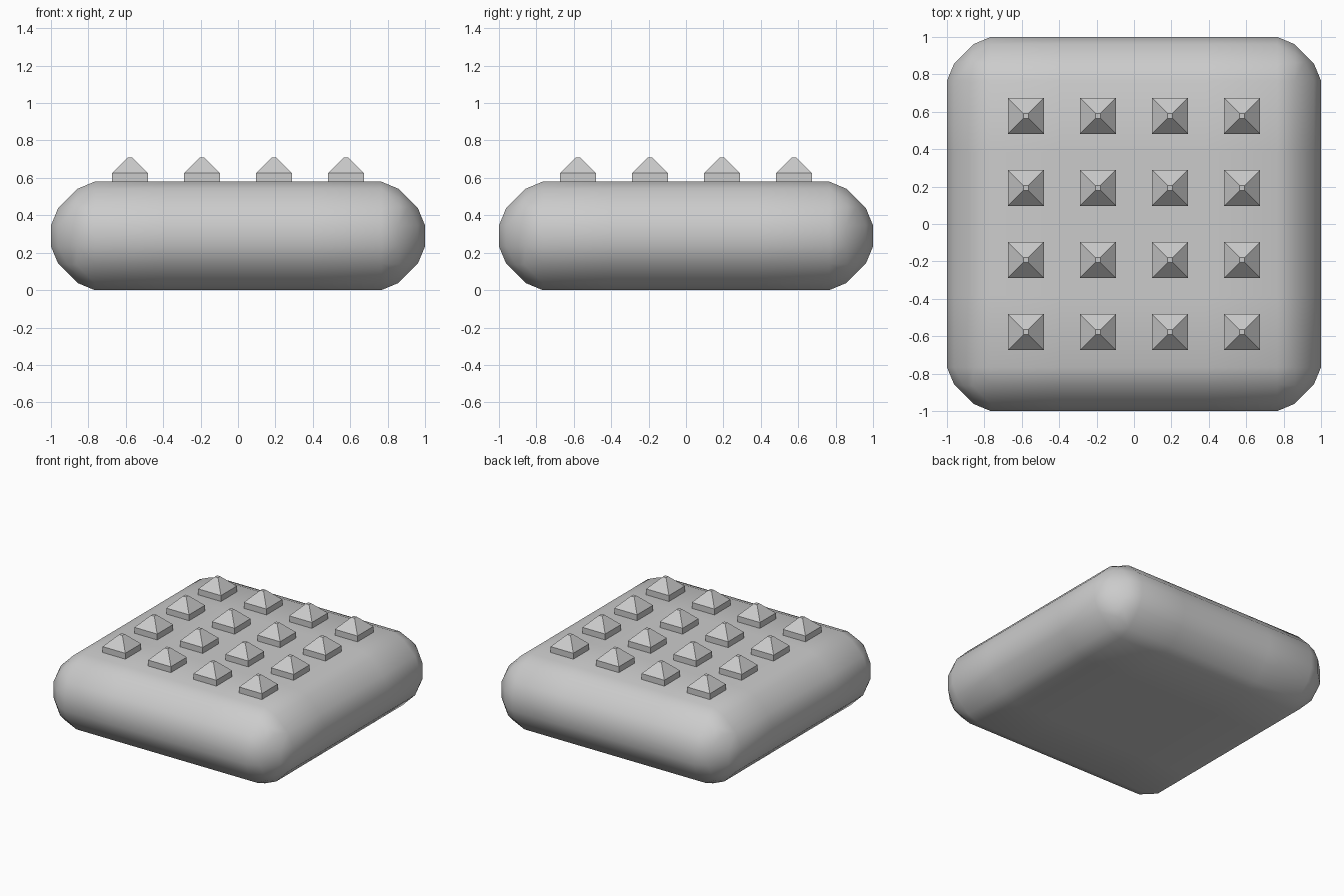
import bpy, bmesh
from mathutils import Matrix, Vector

if "Cube" in bpy.data.objects:
    bpy.data.objects.remove(bpy.data.objects["Cube"])

H = 0.58        # slab height
PITCH = 0.385   # spacing of tiles and studs


def add_object(name, bm):
    bmesh.ops.recalc_face_normals(bm, faces=bm.faces[:])
    mesh = bpy.data.meshes.new(name)
    bm.to_mesh(mesh)
    bm.free()
    ob = bpy.data.objects.new(name, mesh)
    bpy.context.collection.objects.link(ob)
    return ob


# Cushion slab: box chamfered twice for the faceted round edge, then cut into tiles
bm = bmesh.new()
bmesh.ops.create_cube(bm, size=1, matrix=Matrix.Translation((0, 0, H / 2))
                      @ Matrix.Diagonal((2, 2, H, 1)))
for offset in (0.18, 0.054):
    bmesh.ops.bevel(bm, geom=bm.edges[:], offset=offset, offset_type='OFFSET',
                    segments=1, profile=0.5, affect='EDGES')
for axis in (Vector((1, 0, 0)), Vector((0, 1, 0))):
    for i in (-1, 0, 1):
        bmesh.ops.bisect_plane(bm, geom=bm.verts[:] + bm.edges[:] + bm.faces[:],
                               plane_co=axis * i * PITCH, plane_no=axis)
for f in bm.faces:
    f.smooth = True
add_object("cushion_slab", bm)


# Pyramid stud: square block with a pointed, slightly blunted top
def stud(name, x, y):
    bm = bmesh.new()
    rings = []
    for half, z in ((0.096, H - 0.02), (0.096, 0.625), (0.014, 0.708)):
        rings.append([bm.verts.new((x + sx * half, y + sy * half, z))
                      for sx, sy in ((-1, -1), (1, -1), (1, 1), (-1, 1))])
    for low, high in zip(rings, rings[1:]):
        for i in range(4):
            j = (i + 1) % 4
            bm.faces.new((low[i], low[j], high[j], high[i]))
    bm.faces.new(rings[-1])
    bm.faces.new(rings[0][::-1])
    add_object(name, bm)


# Four by four grid of studs
for row in range(4):
    for col in range(4):
        stud(f"stud_{row + 1}_{col + 1}", (col - 1.5) * PITCH, (row - 1.5) * PITCH)
